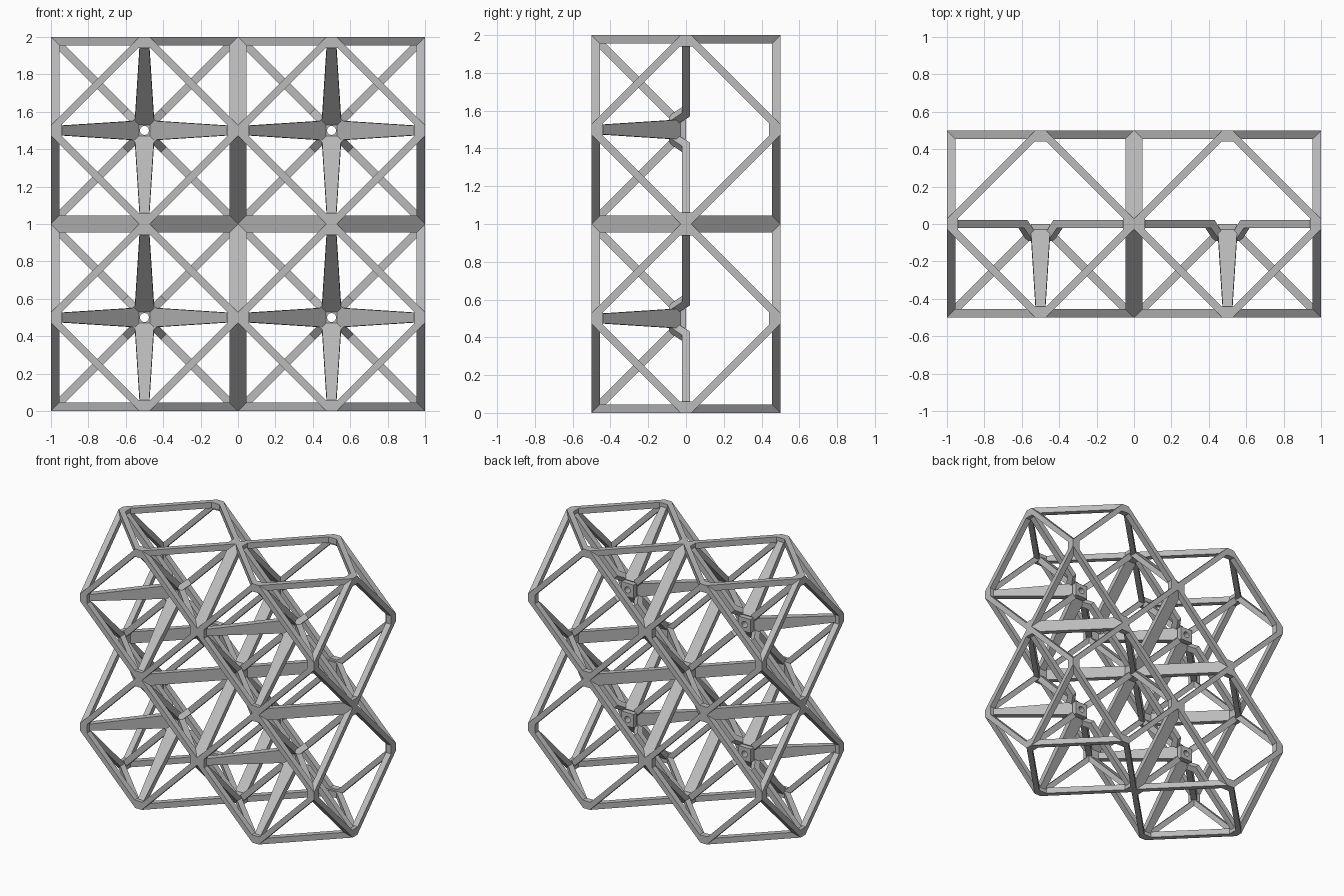
import bpy, bmesh, math
from mathutils import Matrix, Vector

cube = bpy.data.objects.get("Cube")
if cube:
    bpy.data.objects.remove(cube, do_unlink=True)

# Single plain grey material
grey = bpy.data.materials.new("plain_grey")
grey.use_nodes = True
COLOUR = (0.5, 0.5, 0.5, 1)
grey.diffuse_color = COLOUR
grey.node_tree.nodes["Principled BSDF"].inputs["Base Color"].default_value = COLOUR


def prism(bm, outer, lo, hi, matrix, inner=None):
    """Extrude a 2D outline from lo to hi, with an optional matching hole."""
    def loop(points, h):
        return [bm.verts.new(matrix @ Vector((x, y, h))) for x, y in points]

    loops = [loop(outer, lo), loop(outer, hi)]
    if inner:
        loops += [loop(inner, hi), loop(inner, lo)]
        pairs = list(zip(loops, loops[1:] + loops[:1]))
    else:
        pairs = [(loops[0], loops[1])]
        bm.faces.new(loops[0])
        bm.faces.new(loops[1])
    n = len(outer)
    for a, b in pairs:
        for i in range(n):
            j = (i + 1) % n
            bm.faces.new((a[i], a[j], b[j], b[i]))


def make_mesh(name, matrices, outer, lo, hi, inner=None):
    """One mesh holding a copy of the prism for each matrix."""
    bm = bmesh.new()
    for m in matrices:
        prism(bm, outer, lo, hi, m, inner)
    bmesh.ops.recalc_face_normals(bm, faces=bm.faces)
    mesh = bpy.data.meshes.new(name)
    bm.to_mesh(mesh)
    bm.free()
    mesh.materials.append(grey)
    return mesh


def axes(u, v):
    """Matrix whose first two columns are the given directions."""
    u, v = Vector(u).normalized(), Vector(v).normalized()
    return Matrix((u, v, u.cross(v))).transposed().to_4x4()


def turn(axis, k):
    return Matrix.Rotation(k * math.pi / 2, 4, axis)


def cross_loop(reach, half):
    """Blunt-tipped diamond outline."""
    pts = []
    for k in range(4):
        rot = Matrix.Rotation(k * math.pi / 2, 2)
        pts += [rot @ Vector((reach, -half)), rot @ Vector((reach, half))]
    return [tuple(p) for p in pts]


# Diamond frame on each of the six sides of a cell
sides = [turn('X', k) for k in range(4)] + [turn('Y', 1), turn('Y', 3)]
frame = make_mesh("cell_frame", sides, cross_loop(0.5, 0.028), 0.455, 0.5,
                  cross_loop(0.44, 0.033))

# Tapered arms from the hub to the four front corners
arm_outline = [(0.064, -0.052), (0.61, -0.027), (0.66, -0.025),
               (0.66, 0.025), (0.61, 0.027), (0.064, 0.052)]
arm_base = axes((1, -1, 0), (0, 0, 1))
arms = make_mesh("tapered_arms", [turn('Y', k) @ arm_base for k in range(4)],
                 arm_outline, -0.022, 0.022)

# Straight braces in the middle plane, each bent forward near the hub
brace_outline = [(0.66, 0.022), (0.12, 0.022), (0.05, -0.06),
                 (0.08, -0.09), (0.145, -0.022), (0.66, -0.022)]
brace_base = axes((1, 0, 1), (0, 1, 0))
braces = make_mesh("bent_braces", [turn('Y', k) @ brace_base for k in range(4)],
                   brace_outline, -0.022, 0.022)

# Square hub plate with a round hole
circle = [(math.cos(i * math.pi / 8), math.sin(i * math.pi / 8)) for i in range(16)]
hub_hole = [(0.024 * x, 0.024 * y) for x, y in circle]
hub_edge = [(0.052 * x / max(abs(x), abs(y)), 0.052 * y / max(abs(x), abs(y)))
            for x, y in circle]
hub = make_mesh("hub_plate", [turn('X', 1)], hub_edge, 0.0, 0.052, hub_hole)

# Two by two grid of cells
for row, z in (("lower", 0.5), ("upper", 1.5)):
    for side, x in (("right", -0.5), ("left", 0.5)):
        for mesh in (frame, arms, braces, hub):
            obj = bpy.data.objects.new(f"{row}_{side}_{mesh.name}", mesh)
            obj.location = (x, 0, z)
            bpy.context.collection.objects.link(obj)
